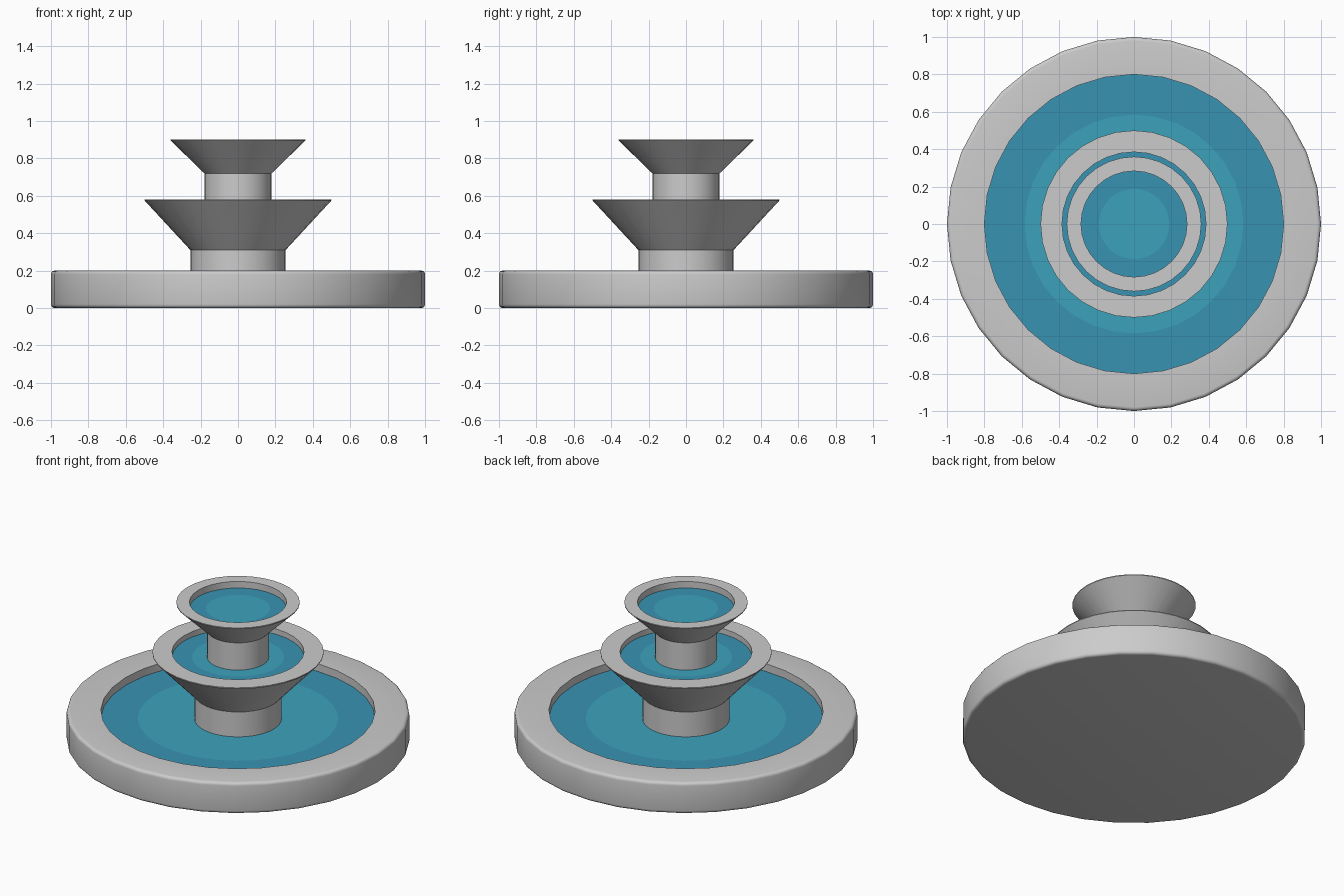
import bpy, bmesh, math

if "Cube" in bpy.data.objects:
    bpy.data.objects.remove(bpy.data.objects["Cube"])

SEG = 32


def material(name, rgb):
    m = bpy.data.materials.new(name)
    m.diffuse_color = (*rgb, 1)
    m.use_nodes = True
    m.node_tree.nodes["Principled BSDF"].inputs["Base Color"].default_value = m.diffuse_color
    return m


def arc(r, z, rad, a0, a1, n=4):
    """Rounded profile corner around (r, z)."""
    return [(r + rad * math.cos(math.radians(a0 + (a1 - a0) * i / n)),
             z + rad * math.sin(math.radians(a0 + (a1 - a0) * i / n))) for i in range(n + 1)]


def lathe(name, profile, angle=30):
    """Spin an (r, z) profile, listed from the bottom axis outwards, around z."""
    bm = bmesh.new()
    rings = []
    for r, z in profile:
        if r == 0:
            rings.append([bm.verts.new((0, 0, z))] * SEG)
        else:
            rings.append([bm.verts.new((r * math.cos(2 * math.pi * i / SEG),
                                        r * math.sin(2 * math.pi * i / SEG), z))
                          for i in range(SEG)])
    for a, b in zip(rings, rings[1:]):
        for i in range(SEG):
            j = (i + 1) % SEG
            bm.faces.new(list(dict.fromkeys((a[i], a[j], b[j], b[i]))))
    me = bpy.data.meshes.new(name)
    bm.to_mesh(me)
    bm.free()
    ob = bpy.data.objects.new(name, me)
    bpy.context.collection.objects.link(ob)
    bpy.ops.object.select_all(action='DESELECT')
    ob.select_set(True)
    bpy.context.view_layer.objects.active = ob
    bpy.ops.object.shade_smooth_by_angle(angle=math.radians(angle))
    return ob


deep = material("deep_water", (0.04, 0.29, 0.45))
light = material("light_water", (0.045, 0.36, 0.50))


def water(name, z, r_light, r_edge):
    """Flat water surface with a lighter centre."""
    ob = lathe(name, [(r_edge, z), (r_light, z), (0, z)])
    ob.data.materials.append(deep)
    ob.data.materials.append(light)
    for p in ob.data.polygons:
        if p.center.xy.length < r_light * 0.98:
            p.material_index = 1


# Ground basin with softened outer edges
b = 0.02
lathe("basin", [(0, 0)] + arc(1 - b, b, b, -90, 0) + arc(1 - b, 0.2 - b, b, 0, 90)
      + [(0.8, 0.2), (0.8, 0.13), (0, 0.13)])
water("basin_water", 0.15, 0.585, 0.8)

# Middle tier: column flaring into a bowl
lathe("middle_bowl", [(0, 0.13), (0.255, 0.13), (0.255, 0.31), (0.5, 0.575), (0.5, 0.58),
                      (0.385, 0.58), (0.385, 0.52), (0, 0.52)])
water("middle_water", 0.545, 0.27, 0.385)

# Top tier
lathe("top_bowl", [(0, 0.52), (0.18, 0.52), (0.18, 0.72), (0.36, 0.895), (0.36, 0.9),
                   (0.283, 0.9), (0.283, 0.84), (0, 0.84)])
water("top_water", 0.858, 0.188, 0.283)
